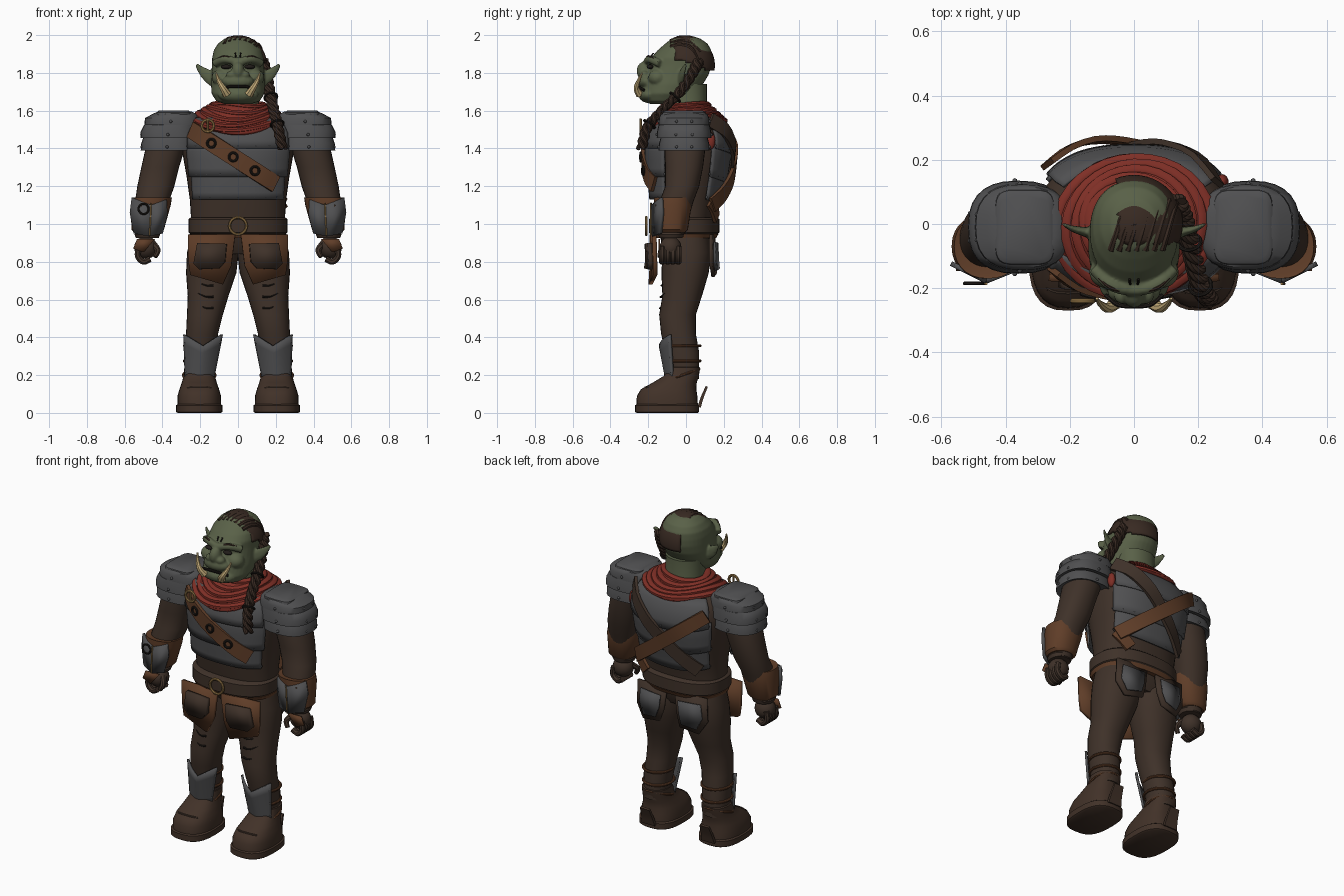
import bpy, bmesh, math
from math import sin, cos, pi, radians
from mathutils import Vector, Matrix

if "Cube" in bpy.data.objects:
    bpy.data.objects.remove(bpy.data.objects["Cube"])

def material(name, *rgb):
    m = bpy.data.materials.new(name)
    m.use_nodes = True
    m.diffuse_color = (*rgb, 1)
    m.node_tree.nodes["Principled BSDF"].inputs["Base Color"].default_value = (*rgb, 1)
    return m

SKIN = material("green skin", .10, .119, .064)
CLOTH = material("dark brown cloth", .049, .031, .022)
LEATHER = material("tan leather", .115, .047, .021)
METAL = material("grey iron", .08, .08, .083)
RED = material("red scarf", .21, .028, .019)
HAIR = material("brown hair", .040, .023, .016)
BONE = material("ivory tusk", .55, .41, .19)
GOLD = material("dull gold", .33, .20, .07)
BLACK = material("near black", .014, .011, .009)
BOOT = material("boot brown", .053, .031, .021)

def finish(name, bm, mat, thick=0, angle=40):
    bmesh.ops.recalc_face_normals(bm, faces=bm.faces)
    me = bpy.data.meshes.new(name)
    bm.to_mesh(me)
    bm.free()
    me.materials.append(mat)
    for p in me.polygons:
        p.use_smooth = True
    me.set_sharp_from_angle(angle=radians(angle))
    ob = bpy.data.objects.new(name, me)
    bpy.context.collection.objects.link(ob)
    if thick:
        mod = ob.modifiers.new("thickness", "SOLIDIFY")
        mod.thickness, mod.offset = thick, 0
    return ob

def blend(name, parts, mat):
    """Fuse parts into one soft, continuous surface."""
    bm = bmesh.new()
    for ob in parts:
        bm.from_mesh(ob.data)
        bpy.data.objects.remove(ob)
    ob = finish(name, bm, mat)
    mod = ob.modifiers.new("fuse", "REMESH")
    mod.mode, mod.voxel_size, mod.use_smooth_shade = "VOXEL", .006, True
    mod = ob.modifiers.new("soften", "SMOOTH")
    mod.factor, mod.iterations = .5, 6

def sheet(name, fn, nu, nv, mat, thick=0, wrap=False, caps=False, keep=None):
    """Grid surface from fn(u, v), both 0..1; wrap closes it along u."""
    bm = bmesh.new()
    cols = nu if wrap else nu + 1
    g = [[bm.verts.new(fn(i / nu, j / nv)) for i in range(cols)] for j in range(nv + 1)]
    for j in range(nv):
        for i in range(nu):
            k = (i + 1) % cols
            f = bm.faces.new((g[j][i], g[j][k], g[j + 1][k], g[j + 1][i]))
            if keep and not keep(f.calc_center_median()):
                bm.faces.remove(f)
    if caps:
        bm.faces.new(g[0])
        bm.faces.new(g[-1])
    return finish(name, bm, mat, thick)

def spow(c, e):
    return math.copysign(abs(c) ** (2 / e), c)

def loft(name, rings, mat, e=2.2, n=28):
    """Stack of horizontal sections (x, y, z, rx, ry)."""
    def fn(u, v):
        x, y, z, rx, ry = rings[round(v * (len(rings) - 1))]
        return x + rx * spow(cos(2 * pi * u), e), y + ry * spow(sin(2 * pi * u), e), z
    return sheet(name, fn, n, len(rings) - 1, mat, wrap=True, caps=True)

def smooth_path(pts, steps=5):
    p = [Vector(q) for q in pts]
    p = [2 * p[0] - p[1]] + p + [2 * p[-1] - p[-2]]
    out = []
    for a, b, c, d in zip(p, p[1:], p[2:], p[3:]):
        for k in range(steps):
            t = k / steps
            out.append(.5 * (2 * b + (c - a) * t + (2 * a - 5 * b + 4 * c - d) * t * t
                             + (3 * b - a - 3 * c + d) * t ** 3))
    return out + [p[-2]]

def tube(name, pts, w, t, mat, normal=(0, 0, 1), n=8, tip=1, closed=False, steps=5):
    """Sweep along pts; w across, t along the normal, tip is the end scale."""
    path = [Vector(q) for q in pts] if closed else smooth_path(pts, steps)
    m = len(path)
    def fn(u, v):
        j = round(v * (m if closed else m - 1)) % m
        a, b = (path[j - 1], path[(j + 1) % m]) if closed else (path[max(j - 1, 0)], path[min(j + 1, m - 1)])
        tan = (b - a).normalized()
        nr = Vector(normal(path[j]) if callable(normal) else normal)
        side = tan.cross(nr).normalized()
        nr = side.cross(tan)
        k = (1.414 if n == 4 else 1) * (1 + (tip - 1) * v)
        ang = 2 * pi * u + pi / n
        return path[j] + side * cos(ang) * w * k + nr * sin(ang) * t * k
    return sheet(name, fn, n, m if closed else m - 1, mat, wrap=True, caps=not closed)

def ring(name, c, r, t, mat, normal=(0, -1, 0), ry=None):
    q = Vector(normal).to_track_quat("Z", "Y")
    pts = [Vector(c) + q @ Vector((r * cos(i * pi / 12), (ry or r) * sin(i * pi / 12), 0)) for i in range(24)]
    return tube(name, pts, t, t, mat, normal=normal, closed=True)

def balls(name, items, mat, seg=16):
    """Joined ellipsoids given as (centre, radii)."""
    bm = bmesh.new()
    for c, r in items:
        r = (r, r, r) if isinstance(r, float) else r
        bmesh.ops.create_uvsphere(bm, u_segments=seg, v_segments=seg // 2 + 2, radius=1,
                                  matrix=Matrix.Translation(c) @ Matrix.Diagonal((*r, 1)))
    return finish(name, bm, mat, angle=70)

def plate(name, poly, depth, mat, thick, s=1):
    """Flat cut-out in x/z, placed at y = depth(x, z)."""
    bm = bmesh.new()
    bm.faces.new([bm.verts.new((s * x, depth(x, z), z)) for x, z in poly])
    return finish(name, bm, mat, thick)

# Torso profile: z, half width, front y, back y
BODY = [(.84, .20, -.09, .10), (.90, .25, -.13, .13), (1.05, .25, -.16, .15), (1.13, .255, -.17, .165),
        (1.25, .272, -.19, .20), (1.38, .295, -.205, .228), (1.48, .30, -.195, .22),
        (1.55, .27, -.16, .18), (1.60, .19, -.12, .14), (1.63, .12, -.08, .11)]

def section(z):
    for a, b in zip(BODY, BODY[1:]):
        if z <= b[0]:
            break
    t = max(0, min(1, (z - a[0]) / (b[0] - a[0])))
    rx, yf, yb = (a[i] + (b[i] - a[i]) * t for i in (1, 2, 3))
    return rx, (yf + yb) / 2, (yb - yf) / 2

def on_body(x, z, back, off):
    rx, cy, ry = section(z)
    q = max(0, 1 - abs(x / (rx + off)) ** 2.4) ** (1 / 2.4)
    return Vector((x, cy + (1 if back else -1) * (ry + off) * q, z))

def outward(p):
    rx, cy, ry = section(p.z)
    return Vector((p.x / rx ** 2, (p.y - cy) / ry ** 2, 0)).normalized()

loft("torso", [(0, section(z)[1], z, section(z)[0], section(z)[2]) for z in [b[0] for b in BODY]], CLOTH, 2.4, 40)

# Overlapping chest and back plates
studs = []
for label, mid in (("chest", 0), ("back", pi)):
    for k, (z0, z1, span) in enumerate([(1.13, 1.28, 58), (1.25, 1.43, 60), (1.40, 1.56, 55)]):
        def band(u, v):
            a = mid + radians(span) * (2 * u - 1)
            dip = .03 * cos(pi * (u - .5)) if mid else 0
            z = z0 + (z1 - z0) * v - dip * (1 - v)
            rx, cy, ry = section(z)
            off = .018 - .012 * v
            return (rx + off) * spow(sin(a), 2.4), cy - (ry + off) * spow(cos(a), 2.4), z
        sheet(f"{label}_plate_{k + 1}", band, 24, 4, METAL, .012)
        studs += [(Vector(band(u / 8, .08)), .007) for u in range(9)]
balls("plate_rivets", studs, METAL, 8)

# Belt, buckle and crossed straps
loft("belt", [(0, -.01, z, r, r - .075) for z, r in ((.945, .25), (.955, .262), (1.025, .262), (1.035, .25))], CLOTH, 2.4, 40)
loft("belt_lining", [(0, -.01, .925, .25, .17), (0, -.01, .948, .258, .182)], LEATHER, 2.4, 40)
ring("belt_buckle", (0, -.21, .99), .045, .008, GOLD)
def strap(name, x0, z0, x1, z1, back, off, w, mat):
    pts = [on_body(x0 + (x1 - x0) * i / 8, z0 + (z1 - z0) * i / 8, back, off) for i in range(9)]
    tube(name, pts, w, .009, mat, normal=outward, n=4, steps=2)
    return pts
front = strap("chest_bandolier", -.25, 1.50, .20, 1.21, False, .026, .045, LEATHER)
for i in (2, 4, 6):
    p = front[i] + outward(front[i]) * .012
    ring(f"bandolier_ring_{i}", p, .022, .007, BLACK, outward(p))
strap("back_strap_tan", -.27, 1.49, .24, 1.10, True, .045, .040, LEATHER)
strap("back_strap_dark", .26, 1.55, -.20, 1.12, True, .030, .040, CLOTH)
strap("back_strap_end", .24, 1.12, .16, 1.03, True, .035, .035, LEATHER)

# Scarf draped lowest at the front, with folds
def cowl(u, v):
    a = 2 * pi * u
    c = cos(a)
    r = .125 + .1 * v
    return r * sin(a) * 1.08, -.01 * v - (r - .01 * (1 - v)) * c, 1.63 - v * (.065 + .03 * c + .06 * c * c)
sheet("scarf_drape", cowl, 36, 6, RED, .015, wrap=True)
for k in range(5):
    pts = [cowl(i / 32, k * .23 + .07 * sin(i * pi / 8 + k)) for i in range(32)]
    tube(f"scarf_fold_{k + 1}", pts, .020, .016, RED, closed=True)
balls("scarf_tail", [((.275, .13, 1.44), (.02, .025, .045))], RED)
ring("brooch", (-.16, -.24, 1.52), .032, .008, GOLD)
tube("brooch_pin", [(-.16, -.24, 1.55), (-.16, -.24, 1.49)], .006, .006, GOLD, normal=(0, 1, 0))

# Head and face: z, half width, front y, back y
loft("neck", [(0, .005, 1.54, .125, .12), (0, .005, 1.62, .11, .105), (0, 0, 1.74, .115, .11)], SKIN)
HEAD = [(1.635, .07, -.19, -.05), (1.65, .115, -.22, .0), (1.69, .14, -.235, .05), (1.74, .143, -.225, .09),
        (1.79, .14, -.205, .12), (1.84, .138, -.19, .135), (1.88, .137, -.185, .137), (1.92, .128, -.15, .134),
        (1.955, .106, -.11, .114), (1.982, .07, -.075, .075), (1.994, .03, -.04, .03)]
face = [loft("head", [(0, (f + b) / 2, z, r, (b - f) / 2) for z, r, f, b in HEAD], SKIN, 2.2, 36)]
face.append(balls("muzzle", [((0, -.195, 1.685), (.11, .058, .045)), ((0, -.21, 1.755), (.085, .045, .04)),
            ((0, -.22, 1.81), (.034, .042, .05)), ((.035, -.222, 1.79), (.028, .028, .022)),
            ((-.035, -.222, 1.79), (.028, .028, .022))], SKIN))
face.append(tube("brow_ridge", [(-.125, -.14, 1.85), (-.07, -.19, 1.872), (0, -.205, 1.86), (.07, -.19, 1.872), (.125, -.14, 1.85)],
                 .02, .022, SKIN))
tube("mouth", [(-.088, -.222, 1.708), (-.05, -.252, 1.726), (0, -.256, 1.728), (.05, -.252, 1.726), (.088, -.222, 1.708)], .007, .008, BLACK)
for s, side in ((1, "left"), (-1, "right")):
    face.append(balls("cheek", [((s * .088, -.15, 1.775), (.052, .05, .045))], SKIN))
    face.append(tube("ear", [(s * .11, -.035, 1.765), (s * .15, -.025, 1.78), (s * .19, -.015, 1.81), (s * .222, 0, 1.845)],
                     .022, .055, SKIN, tip=.2))
    balls(f"{side}_eye", [((s * .062, -.19, 1.832), (.028, .018, .012))], BLACK)
    tube(f"{side}_eyebrow", [(s * .035, -.208, 1.875), (s * .075, -.198, 1.888), (s * .11, -.168, 1.875)], .008, .008, HAIR, tip=.5)
    tube(f"{side}_brow_crease", [(s * .012, -.187, 1.885), (s * .014, -.172, 1.905)], .004, .004, BLACK, normal=(0, 1, 0))
    tube(f"{side}_tusk", [(s * .058, -.245, 1.685), (s * .08, -.262, 1.72), (s * .103, -.25, 1.76), (s * .116, -.232, 1.80)],
         .024, .021, BONE, normal=(0, 1, 0), tip=.2)
blend("head", face, SKIN)

# Hair cap, swept locks and hanging braid
def scalp(x, y, off=0):
    return Vector((x, y, 1.84 + (.143 + off) * max(0, 1 - (x / .155) ** 2 - ((y + .005) / .16) ** 2) ** .5))
def cap(u, v):
    a, b = 2 * pi * u, v * radians(100)
    return .148 * sin(b) * cos(a), -.003 + .15 * sin(b) * sin(a), 1.84 + .153 * cos(b)
sheet("hair_cap", cap, 48, 20, HAIR, .012, wrap=True, keep=lambda c: c.x > -.05 and c.y > -.06 and c.z > 1.86 - .4 * max(0, c.y))
for i in range(7):
    x = -.07 + .026 * i
    tube(f"hair_lock_{i + 1}", [scalp(x, -.08), scalp(x + .016, -.03, .005), scalp(x + .034, .03, .005), scalp(x + .05, .075)],
         .013, .014, HAIR, tip=.6)
path = smooth_path([(.13, .07, 1.87), (.15, .03, 1.79), (.17, -.04, 1.69), (.19, -.13, 1.60), (.212, -.205, 1.51), (.235, -.235, 1.40)], 10)
for k in range(3):
    pts = [p + Vector((cos(i * .6 + k * 2.09), sin(i * .6 + k * 2.09), 0)) * .018 for i, p in enumerate(path)]
    tube(f"braid_strand_{k + 1}", pts, .016, .016, HAIR, normal=(1, 0, 0), steps=2, tip=.8)
for i in (22, 38):
    ring(f"braid_tie_{i}", path[i], .034, .006, BLACK, path[i + 1] - path[i - 1])

for s, side in ((1, "left"), (-1, "right")):
    def L(name, rows, mat, e=2.2):
        return loft(f"{side}_{name}", [(s * x, y, z, a, b) for x, y, z, a, b in rows], mat, e)
    def T(name, pts, *a, **k):
        return tube(f"{side}_{name}", [(s * x, y, z) for x, y, z in pts], *a, **k)
    def P(name, poly, depth, mat, thick):
        return plate(f"{side}_{name}", poly, depth, mat, thick, s)

    # Arms, bracers and gloved hands
    L("arm", [(.33, .0, 1.55, .09, .10), (.38, -.005, 1.42, .105, .11), (.412, -.01, 1.30, .10, .10),
              (.435, -.02, 1.20, .098, .09), (.455, -.05, 1.12, .09, .09), (.48, -.075, .93, .055, .06)], CLOTH)
    L("bracer", [(.455, -.07, 1.135, .085, .085), (.455, -.07, 1.14, .105, .10), (.462, -.07, 1.10, .106, .10),
                 (.478, -.075, .97, .086, .085), (.48, -.075, .955, .07, .07)], LEATHER)
    P("bracer_plate_outer", [(.46, 1.10), (.56, 1.14), (.57, 1.06), (.55, .95), (.47, .935)], lambda x, z: -.178 + .5 * (x - .46), METAL, .015)
    P("bracer_plate_inner", [(.46, 1.10), (.38, 1.13), (.375, 1.05), (.40, .95), (.47, .935)], lambda x, z: -.178 + .4 * abs(x - .46), METAL, .015)
    T("bracer_ridge", [(.46, -.186, 1.11), (.468, -.186, .94)], .004, .004, GOLD, normal=(0, 1, 0))
    L("cuff", [(.48, -.08, .925, .06, .06), (.48, -.08, .945, .068, .068), (.48, -.08, .96, .06, .06)], CLOTH)
    balls(f"{side}_palm", [((s * .488, -.082, .875), (.062, .058, .06))], CLOTH)
    for i in range(4):
        y = -.125 + .028 * i
        T(f"finger_{i + 1}", [(.525, y, .88), (.53, y, .83), (.50, y, .80), (.465, y, .815)], .017, .018, CLOTH, normal=(0, 1, 0))
    T("thumb", [(.445, -.10, .89), (.425, -.13, .86), (.44, -.14, .825)], .019, .019, CLOTH, normal=(0, 1, 0), tip=.7)
    P("glove_patch", [(.44, .92), (.535, .92), (.555, .87), (.50, .85)], lambda x, z: -.142, LEATHER, .008)

    # Layered shoulder armour
    lames = [(.345, 1.60, 1.525, .11, .15, .115, .135), (.36, 1.545, 1.455, .135, .157, .125, .145), (.365, 1.475, 1.39, .135, .15, .115, .135)]
    rivets = []
    for k, (x, z1, z0, a1, a0, b1, b0) in enumerate(lames):
        L(f"shoulder_plate_{k + 1}", [(x, -.01, z0 + .01, a0 - .02, b0 - .02), (x, -.01, z0, a0, b0), (x, -.01, z0 + .035, a0 - .002, b0 - .002),
                                      (x - .01, -.01, z1 - .02, a1 + .012, b1 + .01), (x - .01, -.01, z1 - .005, a1 - .02, b1 - .02)], METAL, 2.5)
        rivets += [((s * (x + a0 * cos(t)), -.01 + b0 * sin(t), z0 + .018), .008) for t in (-1.5, -.9, -.3, .3, .9, 1.5)]
    L("shoulder_cap", [(.34, -.01, 1.57, .095, .12), (.34, -.01, 1.59, .092, .115), (.34, -.01, 1.60, .08, .10)], METAL, 5)
    balls(f"{side}_shoulder_rivets", rivets, METAL, 8)

    # Legs
    L("leg", [(.125, .0, .95, .12, .12), (.133, .005, .85, .137, .13), (.142, -.005, .74, .133, .125), (.158, -.02, .62, .108, .105),
              (.175, -.045, .52, .095, .097), (.19, -.04, .42, .085, .092), (.20, -.02, .32, .08, .09), (.205, -.005, .18, .07, .075)], CLOTH)
    for i in range(3):
        z = .69 - .06 * i
        T(f"thigh_wrinkle_{i + 1}", [(.13, -.126 - .004 * i, z - .015), (.17, -.130 - .004 * i, z - .015), (.215, -.105 - .005 * i, z + .005)],
          .006, .006, BLACK, tip=.3)

    # Hip pockets and rear patches
    def drop(x, z):
        return -.20 + .2 * abs(x - .1) + .03 * (.95 - z)
    P("hip_flap", [(.015, .945), (.265, .945), (.262, .80), (.252, .73), (.08, .68), (.035, .78)], drop, LEATHER, .022)
    P("hip_pocket", [(.06, .895), (.215, .90), (.235, .79), (.205, .76), (.10, .765), (.068, .80)], lambda x, z: drop(x, z) - .016, CLOTH, .025)
    P("rear_flap", [(.03, .945), (.235, .945), (.24, .80), (.19, .72), (.07, .74), (.045, .82)], lambda x, z: .165 - .25 * abs(x - .1), CLOTH, .016)
    P("rear_patch", [(.06, .90), (.205, .905), (.215, .82), (.18, .75), (.09, .765), (.07, .82)], lambda x, z: .177 - .25 * abs(x - .1), METAL, .01)

    # Shin guards and ankle straps
    def shin(u, v):
        d = 2 * u - 1
        return (s * (.205 - .02 * v + (.072 + .028 * v) * d), -.102 - .035 * v + (.035 + .02 * v) * d * d,
                .17 + (.185 + .06 * abs(d)) * v)
    sheet(f"{side}_shin_guard", shin, 14, 5, METAL, .014)
    balls(f"{side}_shin_rivets", [(shin(u, v), .009) for u in (.04, .96) for v in (.2, .5, .85)], METAL, 8)
    for z in (.275, .355):
        ring(f"{side}_ankle_strap_{z}", (s * .2, -.018, z), .084, .008, LEATHER, (0, 0, 1), .092)

    # Boots
    L("boot_sole", [(.205, -.1, 0, .115, .162), (.205, -.1, .006, .123, .17), (.205, -.1, .04, .123, .17), (.205, -.1, .046, .115, .162)], BOOT, 2.7)
    L("boot", [(.205, -.1, .04, .116, .163), (.205, -.1, .09, .115, .16), (.205, -.092, .125, .105, .147), (.205, -.06, .16, .093, .117),
               (.205, -.025, .195, .083, .093), (.205, -.008, .24, .079, .083), (.205, -.008, .245, .065, .07)], BOOT, 2.5)
    ring(f"{side}_boot_trim", (s * .205, -.02, .20), .085, .007, LEATHER, (0, -.35, 1), .095)
    T("boot_toe_seam", [(.10, -.13, .10), (.14, -.20, .13), (.205, -.215, .135), (.27, -.20, .13), (.31, -.13, .10)], .006, .006, CLOTH)
    T("heel_tab", [(.205, .07, .03), (.205, .085, .08), (.205, .11, .14)], .045, .009, BOOT, normal=(0, 1, 0), n=4, tip=.7)

ring("bracer_hoop", (-.50, -.185, 1.08), .027, .006, BLACK)
